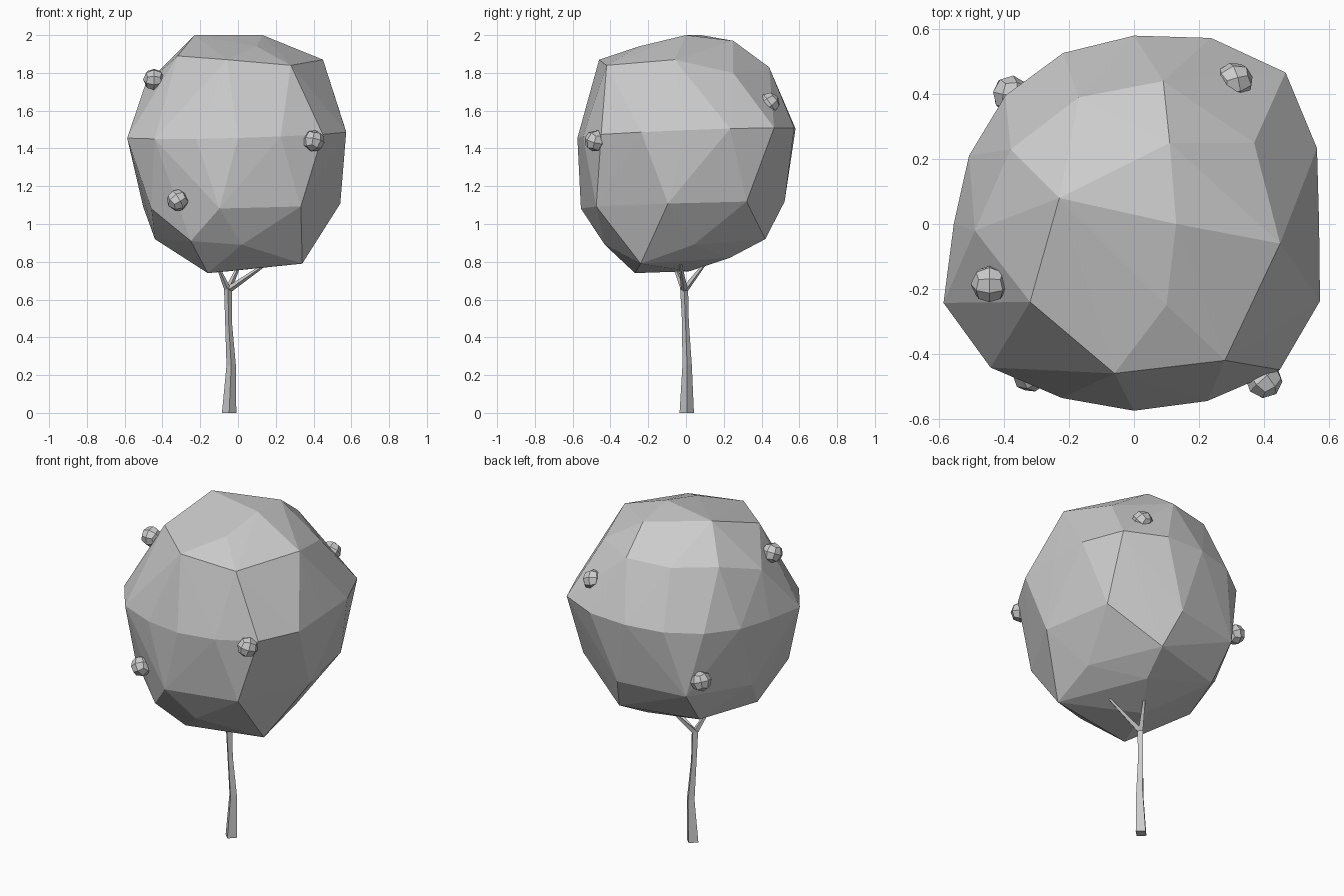
import bpy
import bmesh
from math import sin, cos, pi, radians
from mathutils import Vector, Euler

cube = bpy.data.objects.get("Cube")
if cube:
    bpy.data.objects.remove(cube, do_unlink=True)


def make_material(name, colour):
    material = bpy.data.materials.new(name)
    material.use_nodes = True
    material.diffuse_color = colour
    material.node_tree.nodes["Principled BSDF"].inputs["Base Color"].default_value = colour
    return material


grey = make_material("plain grey", (0.6, 0.6, 0.6, 1))


def finish(bm, name, location=(0, 0, 0), rotation=(0, 0, 0)):
    """Turn a bmesh into a flat-shaded object."""
    bmesh.ops.recalc_face_normals(bm, faces=bm.faces)
    mesh = bpy.data.meshes.new(name)
    bm.to_mesh(mesh)
    bm.free()
    mesh.materials.append(grey)
    obj = bpy.data.objects.new(name, mesh)
    obj.location = location
    obj.rotation_euler = Euler(rotation)
    bpy.context.scene.collection.objects.link(obj)
    return obj


def limb(name, path, radii, upright=False):
    """Sweep a four-sided section along a path."""
    bm = bmesh.new()
    rings = []
    points = [Vector(p) for p in path]
    for point, radius in zip(points, radii):
        axis = Vector((0, 0, 1)) if upright else (points[-1] - points[0]).normalized()
        side = axis.cross(Vector((0, 1, 0))).normalized()
        other = axis.cross(side)
        rings.append([bm.verts.new(point + radius * (side * cos(a) + other * sin(a)))
                      for a in (k * pi / 2 for k in range(4))])
    for low, high in zip(rings, rings[1:]):
        for k in range(4):
            n = (k + 1) % 4
            bm.faces.new((low[k], low[n], high[n], high[k]))
    bm.faces.new(rings[0])
    bm.faces.new(rings[-1])
    return finish(bm, name)


def polar_ring(radii, start, height, wave=0.0):
    """Points around the crown, one per radius, with a slight tilt in height."""
    step = 2 * pi / len(radii)
    ring = []
    for k, radius in enumerate(radii):
        a = radians(start) + k * step
        ring.append((radius * cos(a), radius * sin(a), height + wave * sin(a + 0.6)))
    return ring


# Faceted leaf crown: cap, widest ring, lower ring and underside wrapped in a hull
cap = [(0.13, 0, 2), (-0.23, 0.08, 2), (0.11, 0.25, 1.97), (0.37, 0.25, 1.8),
       (0.45, -0.06, 1.87), (0.1, -0.25, 1.94), (0.28, -0.42, 1.84),
       (-0.06, -0.46, 1.87), (-0.32, -0.24, 1.89), (-0.49, -0.02, 1.74),
       (-0.38, 0.23, 1.82), (-0.17, 0.39, 1.82), (0.09, 0.44, 1.83)]
widest = polar_ring([0.57, 0.61, 0.66, 0.62, 0.58, 0.57, 0.56, 0.55,
                     0.555, 0.635, 0.625, 0.58, 0.575, 0.59, 0.635, 0.62], 0, 1.48, 0.03)
lower = polar_ring([0.55, 0.56, 0.53, 0.55, 0.51, 0.56, 0.565, 0.58], -10, 1.1, 0.02)
underside = [(-0.25, -0.43, 0.91), (0.02, -0.43, 0.89), (0.34, -0.24, 0.79),
             (-0.16, -0.27, 0.74), (0.36, 0.04, 0.89), (0.15, 0.42, 0.92),
             (0.1, 0.23, 0.82), (-0.44, -0.05, 0.92), (-0.3, 0.3, 0.91),
             (-0.05, 0.02, 0.75)]
bm = bmesh.new()
for point in cap + widest + lower + underside:
    bm.verts.new(point)
hull = bmesh.ops.convex_hull(bm, input=bm.verts)
loose = [v for v in bm.verts if not v.link_faces]
bmesh.ops.delete(bm, geom=loose, context='VERTS')
finish(bm, "leaf_crown")

# Crooked trunk
limb("trunk", [(-0.047, 0.004, 0), (-0.036, 0.006, 0.25), (-0.05, -0.003, 0.48),
               (-0.053, -0.01, 0.66)], [0.038, 0.025, 0.018, 0.021], upright=True)

# Three forked branches reaching into the crown
fork = (-0.053, -0.008, 0.65)
for name, tip in (("left_branch", (0.15, -0.03, 0.79)),
                  ("back_branch", (0.01, 0.1, 0.79)),
                  ("right_branch", (-0.105, -0.06, 0.77))):
    limb(name, [fork, tip], [0.018, 0.008])

# Rounded blocky fruits sitting on the crown
fruits = {"upper_right_fruit": (-0.445, -0.185, 1.765),
          "front_left_fruit": (0.4, -0.48, 1.44),
          "front_right_fruit": (-0.32, -0.46, 1.125),
          "back_left_fruit": (0.31, 0.44, 1.64),
          "back_right_fruit": (-0.38, 0.4, 1.2)}
for k, (name, place) in enumerate(fruits.items()):
    bm = bmesh.new()
    bmesh.ops.create_cube(bm, size=1)
    bmesh.ops.subdivide_edges(bm, edges=bm.edges, cuts=1, use_grid_fill=True)
    for v in bm.verts:
        v.co = v.co.normalized() * 0.058
    finish(bm, name, place, (0.5 + k, 0.3 * k, 0.7 * k))
